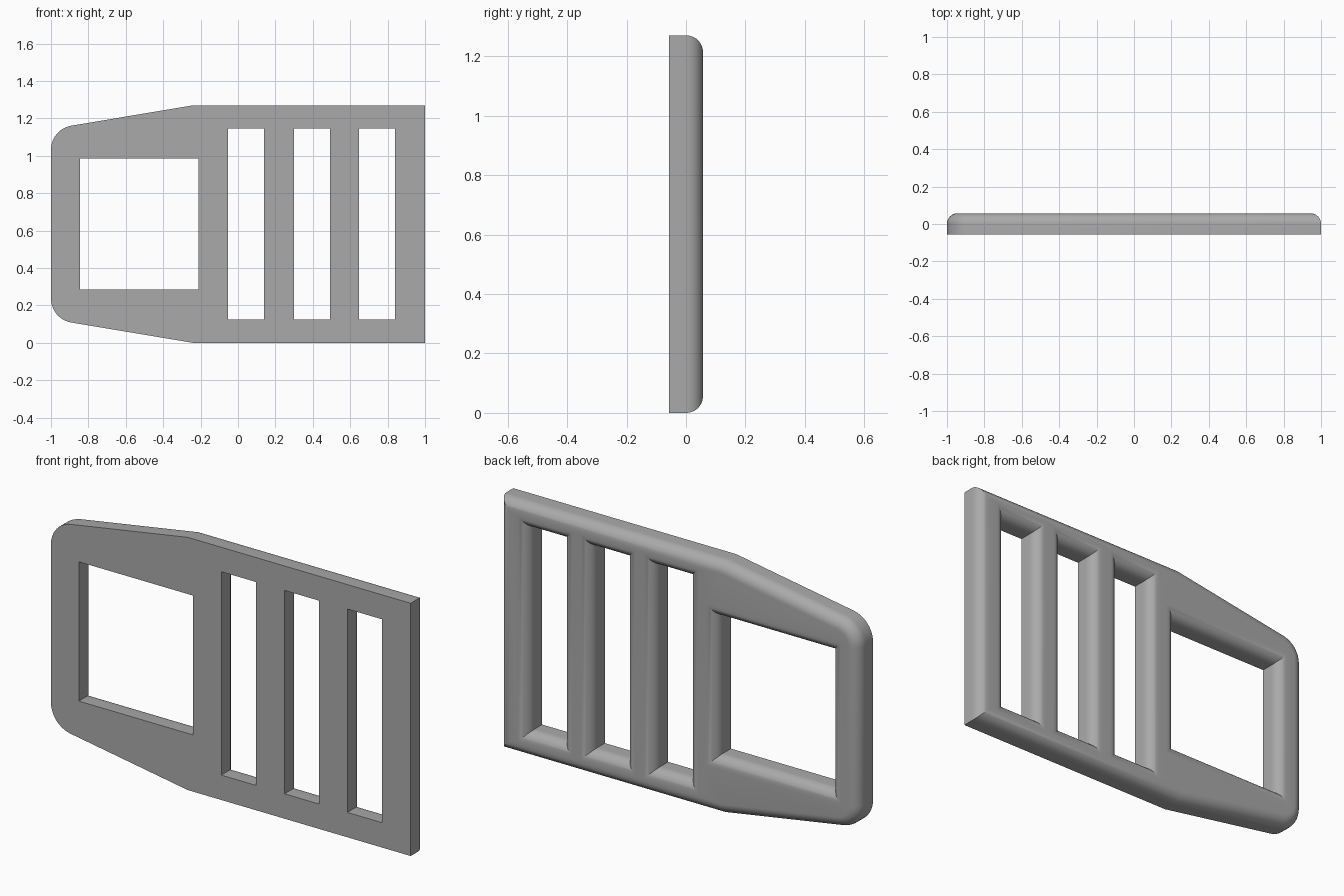
import bpy, bmesh
from math import sin, cos, pi, tan
from mathutils import Vector
from mathutils.geometry import interpolate_bezier

cube = bpy.data.objects.get("Cube")
if cube:
    bpy.data.objects.remove(cube, do_unlink=True)

HEIGHT = 1.27
HALF = 0.057       # half of the plate thickness
FILLET = 0.056     # rounding of the back edges
STEPS = 10


def rounded(points, radii, steps=10):
    """Replace each corner that has a radius by an arc."""
    out = []
    for i, p in enumerate(points):
        p = Vector(p)
        a = (Vector(points[i - 1]) - p).normalized()
        b = (Vector(points[(i + 1) % len(points)]) - p).normalized()
        r = radii[i]
        if not r:
            out.append(p)
            continue
        half = a.angle(b) / 2
        start = p + a * r / tan(half)
        centre = p + (a + b).normalized() * r / sin(half)
        for k in range(steps + 1):
            t = (pi - 2 * half) * k / steps
            side = (p - start).normalized()
            out.append(centre + (start - centre) * cos(t) + side * r * sin(t))
    return out


def offset(points, d):
    """Mitred offset to the left of the walking direction."""
    out = []
    for i, p in enumerate(points):
        e1 = (p - points[i - 1]).normalized()
        e2 = (points[(i + 1) % len(points)] - p).normalized()
        n1, n2 = Vector((-e1.y, e1.x)), Vector((-e2.y, e2.x))
        out.append(p + (n1 + n2) * d / (1 + n1.dot(n2)))
    return out


def window(x0, x1, z0, z1):
    """Clockwise rectangle, so that its offset grows the opening."""
    return [Vector(c) for c in ((x0, z0), (x0, z1), (x1, z1), (x1, z0))]


# Outline, counter-clockwise seen from the front
outline = rounded(
    [(1, 0), (1, HEIGHT), (-0.24, HEIGHT), (-1, 1.143), (-1, 0.127), (-0.24, 0)],
    [0, 0, 0, 0.13, 0.13, 0])

# Large opening and three strap slots
contours = [outline, window(-0.845, -0.21, 0.285, 0.985)]
contours += [window(x, x + 0.192, 0.125, 1.147) for x in (-0.053, 0.299, 0.648)]

# Straight wall, then a quarter round towards the back
levels = [(-HALF, 0)]
for k in range(STEPS + 1):
    t = pi / 2 * k / STEPS
    levels.append((HALF - FILLET + FILLET * sin(t), FILLET * (1 - cos(t))))

bm = bmesh.new()
front_edges, back_edges = [], []
for contour in contours:
    rings = [[bm.verts.new((p.x, y, p.y)) for p in offset(contour, d)]
             for y, d in levels]
    n = len(contour)
    for low, high in zip(rings, rings[1:]):
        for i in range(n):
            j = (i + 1) % n
            bm.faces.new((low[i], low[j], high[j], high[i]))
    for ring, store in ((rings[0], front_edges), (rings[-1], back_edges)):
        store += [bm.edges.get((ring[i - 1], ring[i])) for i in range(n)]

# Flat front and back faces with the openings left free
for edges in (front_edges, back_edges):
    bmesh.ops.triangle_fill(bm, edges=edges, use_beauty=True, use_dissolve=False)
bmesh.ops.recalc_face_normals(bm, faces=bm.faces)

mesh = bpy.data.meshes.new("buckle_plate")
bm.to_mesh(mesh)
bm.free()
buckle = bpy.data.objects.new("buckle_plate", mesh)
bpy.context.collection.objects.link(buckle)

# Plain grey material
grey = bpy.data.materials.new("plain_grey")
grey.use_nodes = True
colour = (0.4, 0.4, 0.4, 1)
grey.diffuse_color = colour
grey.node_tree.nodes["Principled BSDF"].inputs["Base Color"].default_value = colour
mesh.materials.append(grey)

bpy.context.view_layer.objects.active = buckle
buckle.select_set(True)
bpy.ops.object.shade_smooth_by_angle(angle=0.5)
